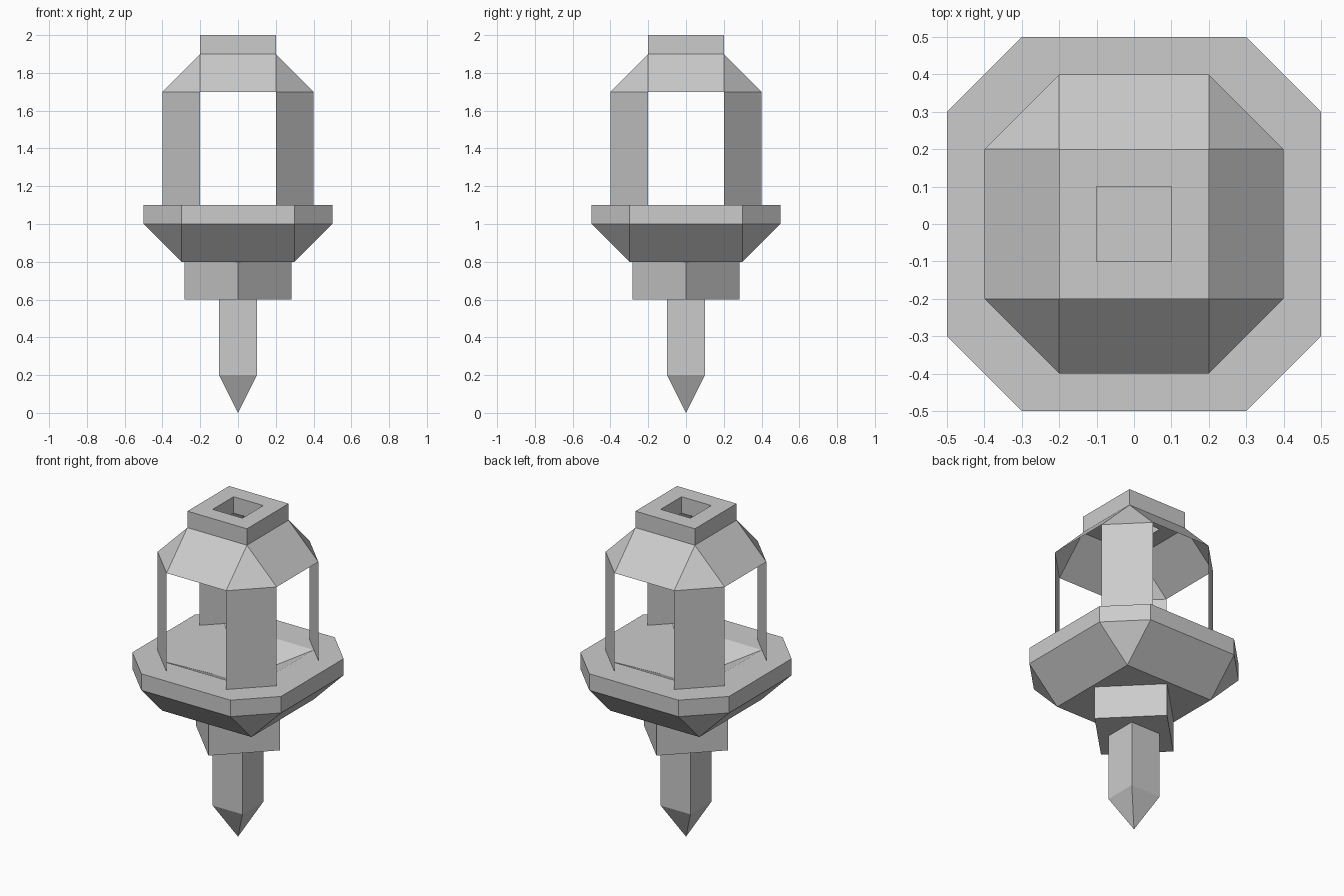
import bpy
import bmesh

cube = bpy.data.objects.get("Cube")
if cube:
    bpy.data.objects.remove(cube, do_unlink=True)

# One plain grey for every part
grey = bpy.data.materials.new("plain_grey")
grey.use_nodes = True
color = (0.6, 0.6, 0.6, 1)
grey.diffuse_color = color
grey.node_tree.nodes["Principled BSDF"].inputs["Base Color"].default_value = color


def ring(a, b, z):
    """Eight points: a cut-corner square, a square (a == b) or a diamond (b == 0)."""
    points = []
    x1, y1, x2, y2 = a, b, b, a
    for _ in range(4):
        points += [(x1, y1, z), (x2, y2, z)]
        x1, y1, x2, y2 = -y1, x1, -y2, x2
    return points


def loft(name, sections, bottom=False, top=False, loop=False, faces=range(8)):
    """Skin a stack of rings, bottom to top, and weld coinciding points."""
    bm = bmesh.new()
    rings = [[bm.verts.new(p) for p in ring(*s)] for s in sections]
    pairs = list(zip(rings, rings[1:]))
    if loop:
        pairs.append((rings[-1], rings[0]))
    for low, high in pairs:
        for i in faces:
            j = (i + 1) % 8
            bm.faces.new((low[i], low[j], high[j], high[i]))
    if bottom:
        bm.faces.new(rings[0][::-1])
    if top:
        bm.faces.new(rings[-1])
    bmesh.ops.remove_doubles(bm, verts=bm.verts[:], dist=0.0005)
    loose = [v for v in bm.verts if not v.link_faces]
    bmesh.ops.delete(bm, geom=loose, context='VERTS')
    mesh = bpy.data.meshes.new(name)
    bm.to_mesh(mesh)
    bm.free()
    mesh.materials.append(grey)
    obj = bpy.data.objects.new(name, mesh)
    bpy.context.collection.objects.link(obj)
    return obj


# Square stem with a pyramid tip
loft("stem", [(0, 0, 0), (0.1, 0.1, 0.2), (0.1, 0.1, 0.6)])

# Collar turned by an eighth
loft("collar", [(0.283, 0, 0.6), (0.283, 0, 0.8)], bottom=True)

# Tray with tapered underside and a shallow dish in its top
loft("tray", [(0.3, 0.3, 0.8), (0.5, 0.3, 1.0), (0.5, 0.3, 1.1),
              (0.3, 0.3, 1.1), (0.1, 0.1, 1.0)], bottom=True, top=True)

# Thin corner posts
for i, side in enumerate(("back_left", "back_right", "front_right", "front_left")):
    loft("post_" + side, [(0.4, 0.2, 1.1), (0.4, 0.2, 1.7)], faces=[2 * i])

# Hollow roof
loft("roof", [(0.4, 0.2, 1.7), (0.2, 0.2, 1.9)])

# Square cap with a hole through it
loft("cap", [(0.2, 0.2, 1.9), (0.2, 0.2, 2.0),
             (0.1, 0.1, 2.0), (0.1, 0.1, 1.9)], loop=True)
